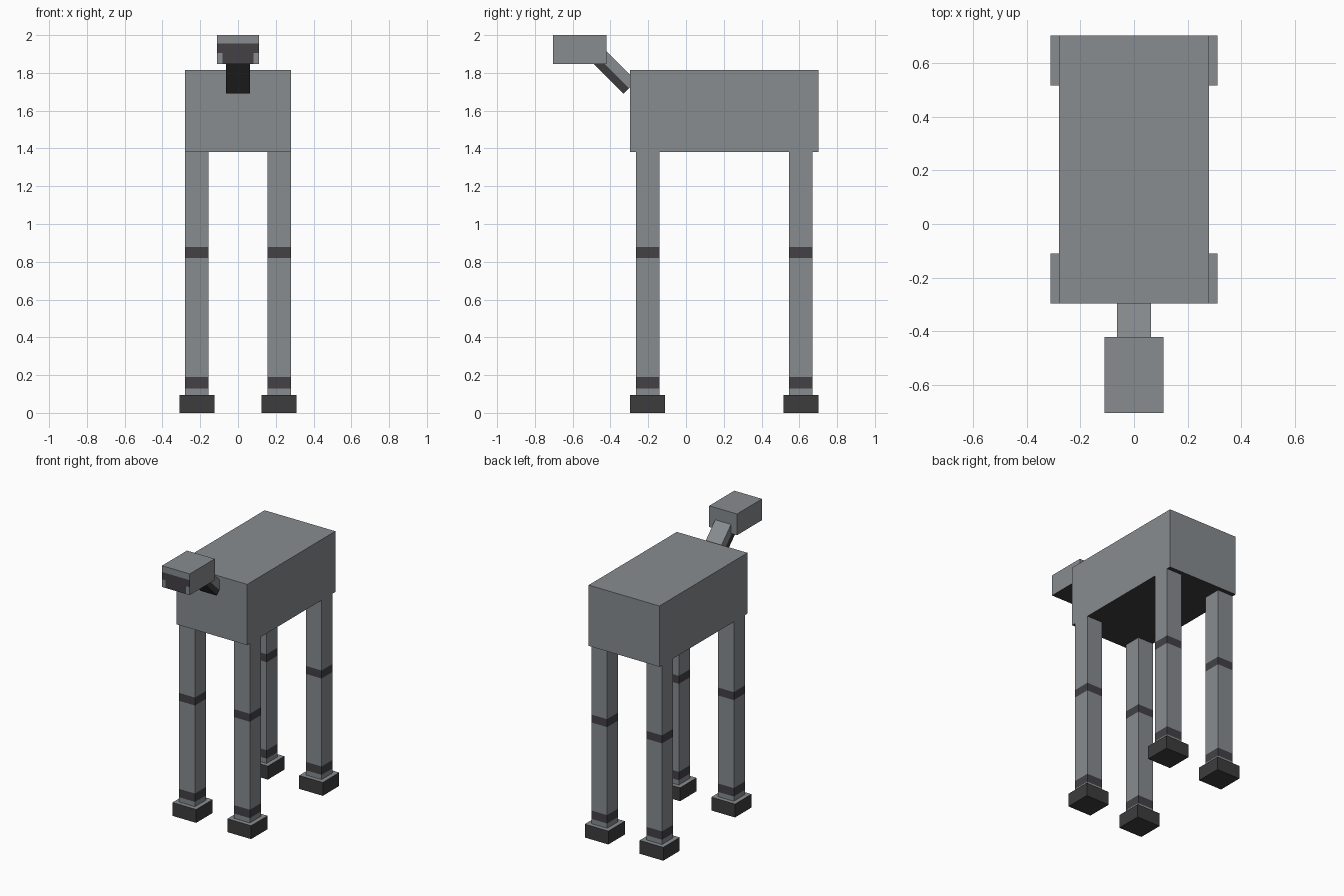
import bpy
import bmesh
import math
from mathutils import Vector, Matrix

if "Cube" in bpy.data.objects:
    bpy.data.objects.remove(bpy.data.objects["Cube"], do_unlink=True)


def material(name, rgb):
    m = bpy.data.materials.new(name)
    m.use_nodes = True
    colour = (*rgb, 1.0)
    m.diffuse_color = colour
    bsdf = m.node_tree.nodes["Principled BSDF"]
    bsdf.inputs["Base Color"].default_value = colour
    bsdf.inputs["Roughness"].default_value = 0.8
    return m


LIGHT, BAND, DARK = 0, 1, 2
MATERIALS = [
    material("light grey", (0.245, 0.262, 0.275)),
    material("band grey", (0.056, 0.053, 0.058)),
    material("dark grey", (0.047, 0.046, 0.048)),
]


def box(name, size, location, rule, cuts=(), tilt=0.0):
    """Flat-shaded box; cuts are (axis, offset) loops, rule(centre, normal) picks a colour."""
    bm = bmesh.new()
    bmesh.ops.create_cube(bm, size=1.0, matrix=Matrix.Diagonal((*size, 1.0)))
    for axis, offset in cuts:
        normal = Vector((0, 0, 0))
        normal[axis] = 1.0
        bmesh.ops.bisect_plane(bm, geom=bm.verts[:] + bm.edges[:] + bm.faces[:],
                               plane_co=normal * offset, plane_no=normal)
    bm.normal_update()
    for f in bm.faces:
        f.material_index = rule(f.calc_center_median(), f.normal)
    mesh = bpy.data.meshes.new(name)
    bm.to_mesh(mesh)
    bm.free()
    for m in MATERIALS:
        mesh.materials.append(m)
    ob = bpy.data.objects.new(name, mesh)
    ob.location = location
    ob.rotation_euler.x = tilt
    bpy.context.collection.objects.link(ob)
    return ob


# Body with a dark underside
box("body", (0.56, 0.997, 0.435), (0, 0.2025, 1.5975),
    lambda c, n: DARK if n.z < -0.5 else LIGHT)


# Head: dark visor on the front with light lower corners, dark underside
def head_colour(c, n):
    if n.z < -0.5:
        return DARK
    if n.y < -0.5 and c.z < 0.03:
        return LIGHT if abs(c.x) > 0.08 and c.z < -0.02 else BAND
    return LIGHT


box("head", (0.22, 0.283, 0.152), (0, -0.5615, 1.924), head_colour,
    cuts=[(2, 0.031), (2, -0.02), (0, 0.082), (0, -0.082)])

# Neck slanting up and forward, lower half dark
box("neck", (0.125, 0.094, 0.30), (0, -0.403, 1.829),
    lambda c, n: DARK if c.y < -0.007 else LIGHT,
    cuts=[(1, -0.007)], tilt=math.radians(45))

# Legs with two dark bands each, standing on blocky feet
LEG_Z, LEG_H = 0.74, 1.30
BANDS = [(0.13, 0.19), (0.82, 0.877)]


def leg_colour(c, n):
    z = c.z + LEG_Z
    return BAND if any(lo < z < hi for lo, hi in BANDS) else LIGHT


def foot_colour(c, n):
    return LIGHT if n.z > 0.5 else DARK


for side, sx in (("left", 1), ("right", -1)):
    for end, y in (("front", -0.203), ("back", 0.608)):
        x = 0.2175 * sx
        box(f"{end}_{side}_leg", (0.125, 0.125, LEG_H), (x, y, LEG_Z), leg_colour,
            cuts=[(2, z - LEG_Z) for pair in BANDS for z in pair])
        box(f"{end}_{side}_foot", (0.187, 0.186, 0.096), (x, y, 0.048), foot_colour)
